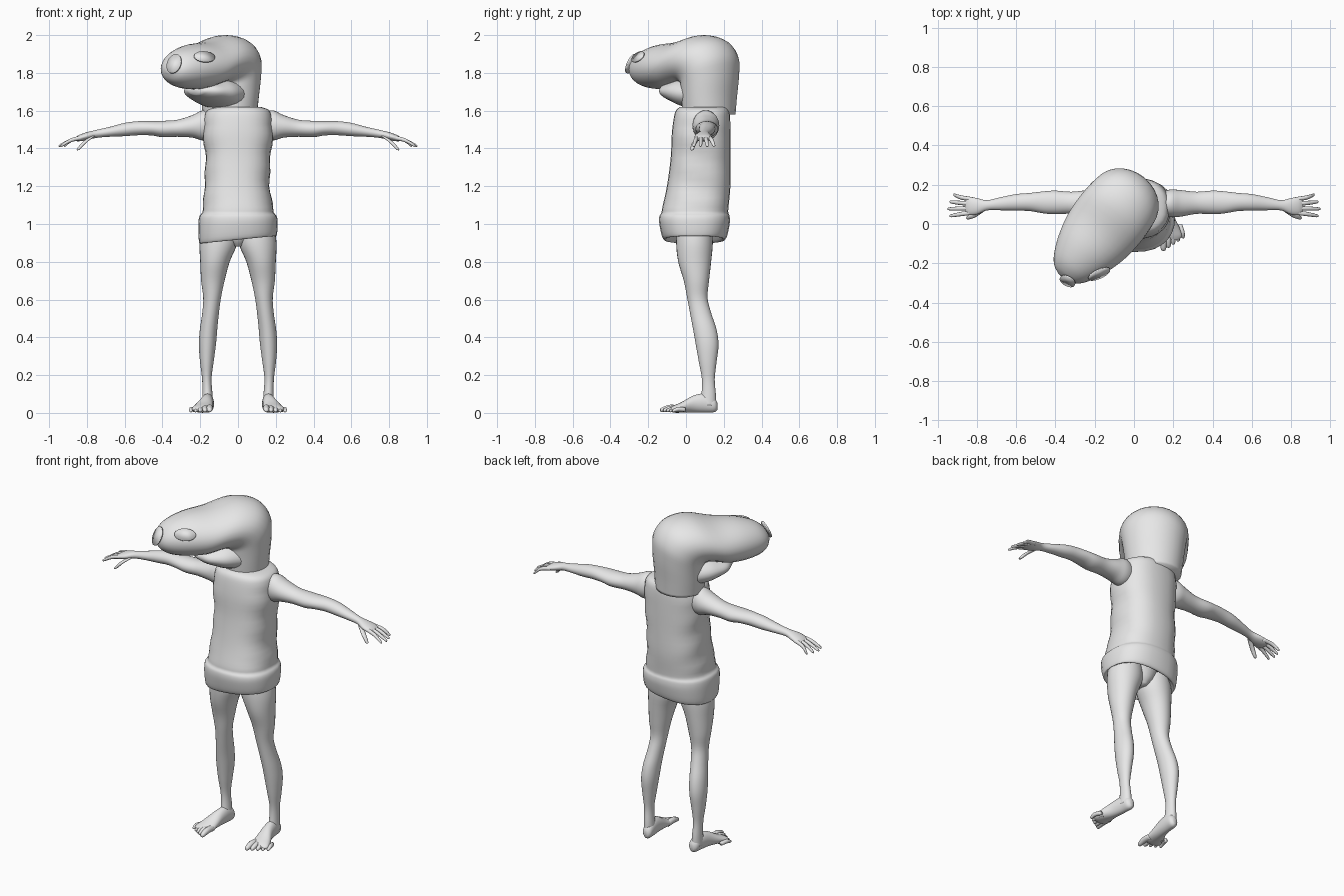
import bpy
import bmesh
from math import sin, cos, pi, copysign
from mathutils import Vector
from mathutils.bvhtree import BVHTree

cube = bpy.data.objects.get("Cube")
if cube:
    bpy.data.objects.remove(cube, do_unlink=True)

X, Y, Z = Vector((1, 0, 0)), Vector((0, 1, 0)), Vector((0, 0, 1))

clay = bpy.data.materials.new("plain_grey")
clay.use_nodes = True
clay.diffuse_color = (0.8, 0.8, 0.8, 1)
clay.node_tree.nodes["Principled BSDF"].inputs["Base Color"].default_value = clay.diffuse_color


def spline(p, q, r, s, t):
    """Catmull-Rom blend between q and r."""
    return q + t * 0.5 * ((r - p) + t * ((2 * p - 5 * q + 4 * r - s) + t * (3 * (q - r) + s - p)))


def loft(bm, rings, power=2.0, steps=4, sides=28):
    """Skin a smooth tube over rings given as (centre, half axis, half axis)."""
    smooth = []
    last = len(rings) - 1
    for i in range(last):
        keys = [rings[max(0, min(last, k))] for k in range(i - 1, i + 3)]
        for j in range(steps):
            smooth.append([spline(*column, j / steps) for column in zip(*keys)])
    smooth.append(rings[last])
    loops = []
    for centre, u, v in smooth:
        loop = []
        for k in range(sides):
            angle = 2 * pi * k / sides
            a, b = (copysign(abs(w) ** (2 / power), w) for w in (cos(angle), sin(angle)))
            loop.append(bm.verts.new(centre + u * a + v * b))
        loops.append(loop)
    for low, high in zip(loops, loops[1:]):
        for k in range(sides):
            n = (k + 1) % sides
            bm.faces.new((low[k], low[n], high[n], high[k]))
    bm.faces.new(loops[0])
    bm.faces.new(loops[-1])


def rings_on(rows, u, v):
    """Turn rows of x, y, z, radius, radius into rings on fixed axes."""
    return [(Vector((x, y, z)), u * a, v * b) for x, y, z, a, b in rows]


def digit(bm, start, middle, tip, radius, u, v):
    """A finger or toe with a rounded end."""
    start, middle, tip = map(Vector, (start, middle, tip))
    near_tip = middle.lerp(tip, 0.85)
    path = ((start, 1), (middle, 1), (near_tip, 0.7), (tip, 0.15))
    loft(bm, [(c, u * radius * f, v * radius * f) for c, f in path], sides=10)


def finish(name, bm, mirrored=False):
    bmesh.ops.recalc_face_normals(bm, faces=bm.faces)
    mesh = bpy.data.meshes.new(name)
    bm.to_mesh(mesh)
    bm.free()
    for face in mesh.polygons:
        face.use_smooth = True
    mesh.materials.append(clay)
    obj = bpy.data.objects.new(name, mesh)
    bpy.context.collection.objects.link(obj)
    if mirrored:
        obj.modifiers.new("Mirror", 'MIRROR')


# Sleeveless shirt with a thick, slightly tilted hem
bm = bmesh.new()
loft(bm, rings_on([
    (0, .05, .97, .15, .12), (0, .045, .92, .195, .15), (0, .045, .93, .207, .17),
    (0, .045, 1, .21, .186), (0, .045, 1.04, .205, .186), (0, .047, 1.06, .19, .177),
    (0, .05, 1.09, .185, .175), (-.005, .067, 1.2, .173, .168), (0, .077, 1.35, .172, .158),
    (0, .08, 1.48, .185, .155), (0, .085, 1.57, .178, .148), (0, .087, 1.605, .16, .137),
    (0, .09, 1.62, .12, .12)], X, Y), power=2.4)
for vert in bm.verts:
    x, y, z = vert.co
    vert.co.z += 0.1 * x * max(0, min(1, (1.04 - z) * 10))
    # Soft cloth folds
    if 1.1 < z < 1.55:
        vert.co.x *= 1 + 0.02 * sin(z * 40 + y * 12)
finish("shirt", bm)

# Head: a hood that bends forward over the neck, turned to its right
forward = Vector((-.63, -.78, 0)).normalized()
side = forward.cross(Z)
neck = Vector((-.04, .125, 0))


def hinge(rows):
    """Rings from the inner and outer profile points and a half width."""
    result = []
    for s_in, z_in, s_out, z_out, width in rows:
        inner = neck + forward * s_in + Z * z_in
        outer = neck + forward * s_out + Z * z_out
        result.append(((inner + outer) / 2, side * width, (outer - inner) / 2))
    return result


bm = bmesh.new()
loft(bm, hinge([
    (.14, 1.58, -.13, 1.58, .15), (.14, 1.64, -.135, 1.67, .16), (.14, 1.7, -.145, 1.8, .172),
    (.14, 1.73, -.135, 1.9, .182), (.16, 1.74, -.07, 1.975, .19), (.2, 1.73, .05, 2, .193),
    (.27, 1.715, .2, 1.965, .185), (.36, 1.715, .33, 1.95, .157), (.44, 1.73, .43, 1.92, .118),
    (.49, 1.76, .485, 1.88, .078), (.512, 1.8, .51, 1.84, .03)]))
bm.normal_update()
head_tree = BVHTree.FromBMesh(bm)
finish("head", bm)

bm = bmesh.new()
loft(bm, hinge([
    (.02, 1.6, .02, 1.77, .14), (.13, 1.615, .13, 1.775, .155), (.2, 1.64, .2, 1.76, .14),
    (.25, 1.66, .26, 1.745, .11), (.29, 1.685, .295, 1.72, .05)]))
finish("lower_jaw", bm)

# Eyes: thin oval plates resting on the snout
for name, x, z, wide, tall in (("left_eye", -.18, 1.88, .06, .035),
                               ("right_eye", -.335, 1.845, .042, .055)):
    spot, normal, _, _ = head_tree.ray_cast(Vector((x, -1, z)), Y)
    if normal.y > 0:
        normal = -normal
    across = Z.cross(normal).normalized() * wide
    up = normal.cross(across).normalized() * tall
    bm = bmesh.new()
    loft(bm, [(spot + normal * h, across, up) for h in (.004, .012)], steps=1)
    finish(name, bm)

# Arms with shoulder, elbow and forearm swelling
bm = bmesh.new()
loft(bm, rings_on([
    (.1, .1, 1.52, .05, .06), (.18, .105, 1.522, .07, .08), (.24, .105, 1.517, .067, .06),
    (.32, .108, 1.507, .056, .045), (.4, .11, 1.503, .06, .043), (.46, .11, 1.507, .056, .038),
    (.53, .112, 1.507, .046, .037), (.6, .11, 1.5, .042, .035), (.68, .103, 1.488, .033, .026),
    (.75, .095, 1.477, .026, .021), (.8, .09, 1.465, .042, .021), (.84, .092, 1.455, .046, .017),
    (.86, .094, 1.449, .035, .01)], Y, Z))
finish("arms", bm, True)

# Fingers fan out from the palm, the thumb drops forward
bm = bmesh.new()
for i, reach in enumerate((.92, .94, .95, .94)):
    spread = (1.5 - i) * 0.028
    digit(bm, (.82, .092 + spread * 0.8, 1.458), (.88, .093 + spread, 1.445),
          (reach, .095 + spread * 1.3, 1.412), 0.011, Y, Z)
digit(bm, (.77, .075, 1.465), (.815, .045, 1.43), (.85, .03, 1.39), 0.013, Y, X)
finish("fingers", bm, True)

# Legs with thigh, knee and calf
bm = bmesh.new()
loft(bm, rings_on([
    (.1, .045, 1, .09, .09), (.104, .045, .9, .1, .097), (.122, .046, .8, .078, .087),
    (.133, .055, .7, .062, .067), (.137, .06, .61, .047, .054), (.145, .077, .53, .044, .056),
    (.156, .1, .44, .046, .062), (.162, .112, .36, .045, .06), (.165, .115, .27, .036, .047),
    (.165, .118, .18, .025, .034), (.162, .12, .1, .027, .038), (.16, .115, .04, .03, .045)], X, Y))
finish("legs", bm, True)

# Small pelvis that closes the gap between the thighs
bm = bmesh.new()
loft(bm, rings_on([(0, .05, 1, .12, .1), (0, .05, .92, .07, .08), (0, .05, .88, .025, .05)], X, Y))
finish("pelvis", bm)

# Feet
bm = bmesh.new()
loft(bm, rings_on([
    (.155, .166, .035, .012, .018), (.156, .15, .042, .028, .038), (.16, .1, .052, .032, .05),
    (.168, .04, .047, .037, .045), (.182, -.02, .03, .05, .029), (.189, -.06, .021, .055, .02),
    (.19, -.08, .018, .04, .012)], X, Z))
for i in range(5):
    x = .15 + .021 * i
    size = .018 - .002 * min(i, 3)
    digit(bm, (x, -.035 + .008 * i, size + .005), (x + .003 * i, -.085 + .011 * i, size + .008),
          (x + .004 * i, -.137 + .016 * i, size * 0.8), size, X, Z)
finish("feet", bm, True)
